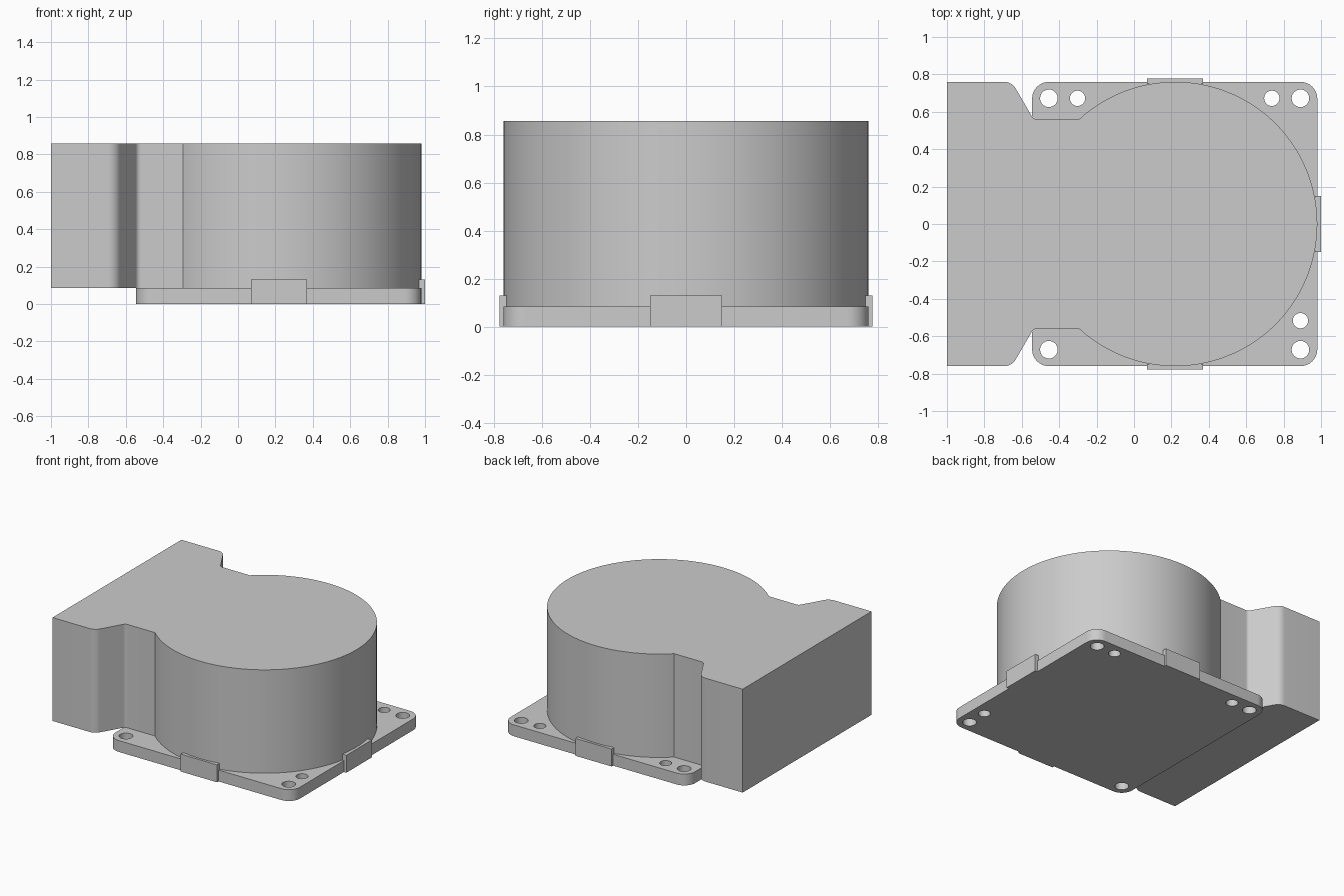
import bpy, bmesh
from math import pi, sin, cos, tan, asin
from mathutils import Vector

if "Cube" in bpy.data.objects:
    bpy.data.objects.remove(bpy.data.objects["Cube"], do_unlink=True)

grey = bpy.data.materials.new("plain grey")
grey.use_nodes = True
colour = (0.6, 0.6, 0.6, 1)
grey.diffuse_color = colour
grey.node_tree.nodes["Principled BSDF"].inputs["Base Color"].default_value = colour


def arc(cx, cy, r, a0, a1, n):
    return [(cx + r * cos(a0 + (a1 - a0) * i / n), cy + r * sin(a0 + (a1 - a0) * i / n))
            for i in range(n + 1)]


def fillet(prev, corner, nxt, r, n=8):
    """Points of a rounded corner between two straight runs."""
    p, c, q = Vector(prev), Vector(corner), Vector(nxt)
    u, v = (p - c).normalized(), (q - c).normalized()
    half = u.angle(v) / 2
    start = c + u * r / tan(half)
    centre = c + (u + v).normalized() * r / sin(half)
    turn = (pi - 2 * half) * (1 if (c - p).cross(q - c) > 0 else -1)
    a = (start - centre)
    pts = []
    for i in range(n + 1):
        t = turn * i / n
        pts.append((centre.x + a.x * cos(t) - a.y * sin(t),
                    centre.y + a.x * sin(t) + a.y * cos(t)))
    return pts


def extrude_outline(name, loops, z0, z1):
    """Solid from an outer loop and optional hole loops."""
    bm = bmesh.new()
    edges = []
    for loop in loops:
        vs = [bm.verts.new((x, y, z0)) for x, y in loop]
        edges += [bm.edges.new((a, b)) for a, b in zip(vs, vs[1:] + vs[:1])]
    bmesh.ops.triangle_fill(bm, use_beauty=True, edges=edges, normal=(0, 0, 1))
    top = bmesh.ops.extrude_face_region(bm, geom=bm.faces[:], use_keep_orig=True)
    bmesh.ops.translate(bm, vec=(0, 0, z1 - z0),
                        verts=[g for g in top["geom"] if isinstance(g, bmesh.types.BMVert)])
    bmesh.ops.recalc_face_normals(bm, faces=bm.faces[:])
    mesh = bpy.data.meshes.new(name)
    bm.to_mesh(mesh)
    bm.free()
    mesh.materials.append(grey)
    ob = bpy.data.objects.new(name, mesh)
    bpy.context.collection.objects.link(ob)
    bpy.ops.object.select_all(action="DESELECT")
    ob.select_set(True)
    bpy.context.view_layer.objects.active = ob
    bpy.ops.object.shade_smooth_by_angle(angle=pi / 6)
    return ob


def rectangle(x0, x1, y0, y1):
    return [(x0, y0), (x1, y0), (x1, y1), (x0, y1)]


# Housing: round drum, narrow neck and flared rear block, mirrored across y
R, CX, NECK, REAR = 0.76, 0.22, 0.56, -1.0
inner, outer = (-0.537, NECK), (-0.653, R)
half = arc(CX, 0, R, 0, pi - asin(NECK / R), 64)
half += fillet(half[-1], inner, outer, 0.03)
half += fillet(inner, outer, (REAR, R), 0.07)
half.append((REAR, R))
outline = half + [(x, -y) for x, y in reversed(half[1:])]
extrude_outline("housing", [outline], 0.085, 0.857)

# Base plate with rounded corners and through holes
corners = rectangle(-0.545, 0.98, -R, R)
plate = []
for i, c in enumerate(corners):
    plate += fillet(corners[i - 1], c, corners[(i + 1) % 4], 0.09)
large = [(x, y) for x in (-0.455, 0.89) for y in (-0.672, 0.672)]
small = [(-0.302, 0.672), (0.737, 0.672), (0.89, -0.517)]
holes = [arc(x, y, r, 0, 2 * pi, 32)[:-1]
         for r, group in ((0.047, large), (0.041, small)) for x, y in group]
extrude_outline("base_plate", [plate] + holes, 0, 0.085)

# Clip tabs on three edges of the plate
for name, rect in (("front_tab", rectangle(0.07, 0.37, -0.777, -0.748)),
                   ("back_tab", rectangle(0.07, 0.37, 0.748, 0.777)),
                   ("end_tab", rectangle(0.968, 1.0, -0.15, 0.15))):
    extrude_outline(name, [rect], 0, 0.13)
